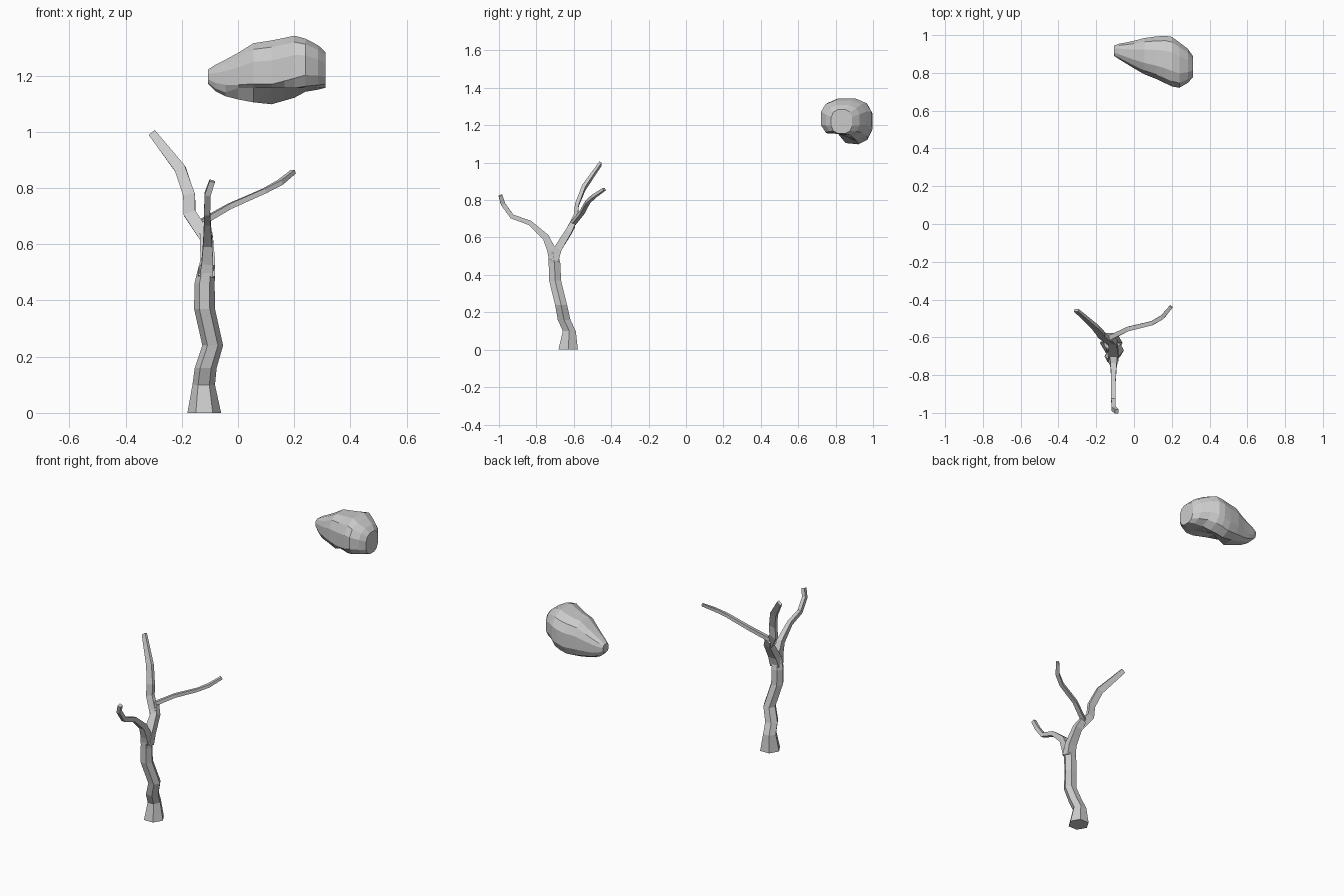
import bpy, bmesh, math
from mathutils import Vector


def build(name, rings):
    """Skin a list of vertex rings with flat caps."""
    bm = bmesh.new()
    loops = [[bm.verts.new(p) for p in ring] for ring in rings]
    n = len(loops[0])
    for a, b in zip(loops, loops[1:]):
        for i in range(n):
            j = (i + 1) % n
            bm.faces.new((a[i], a[j], b[j], b[i]))
    bm.faces.new(loops[0])
    bm.faces.new(loops[-1])
    bmesh.ops.recalc_face_normals(bm, faces=bm.faces)
    me = bpy.data.meshes.new(name)
    bm.to_mesh(me)
    bm.free()
    ob = bpy.data.objects.new(name, me)
    bpy.context.collection.objects.link(ob)


def branch(name, path, ref, flat):
    """Sweep a four-sided section; path rows are x, y, z, half width."""
    pts = [Vector(p[:3]) for p in path]
    rings = []
    for i, p in enumerate(pts):
        t = (pts[min(i + 1, len(pts) - 1)] - pts[max(i - 1, 0)]).normalized()
        side = t.cross(Vector(ref)).normalized()
        up = side.cross(t)
        w = path[i][3]
        d = w * flat
        rings.append([p + side * w * a + up * d * b
                      for a, b in ((1, 1), (-1, 1), (-1, -1), (1, -1))])
    build(name, rings)


# Trunk: six-sided, level rings (x, y, z, radius)
trunk = [(-.12, -.63, 0, .06), (-.122, -.624, .10, .04), (-.115, -.652, .16, .039),
         (-.09, -.668, .24, .037), (-.119, -.70, .37, .037),
         (-.119, -.703, .46, .036), (-.11, -.712, .525, .029)]
build("trunk", [[(x + r * math.cos(k * math.pi / 3), y + r * math.sin(k * math.pi / 3), z)
                 for k in range(6)] for x, y, z, r in trunk])

# Rear fork and the three branches
branch("rear_fork", [(-.113, -.705, .48, .03), (-.108, -.685, .54, .026),
                     (-.112, -.628, .63, .022), (-.13, -.605, .67, .018)], (0, 1, 0), .8)
branch("left_branch", [(-.112, -.635, .62, .022), (-.172, -.59, .71, .022),
                       (-.174, -.583, .775, .021), (-.205, -.546, .867, .02),
                       (-.305, -.457, .995, .014)], (0, 1, 0), .5)
branch("right_branch", [(-.135, -.605, .675, .013), (-.03, -.555, .735, .012),
                        (.095, -.525, .79, .011), (.15, -.493, .82, .011),
                        (.197, -.437, .858, .009)], (0, 0, 1), .8)
branch("front_branch", [(-.113, -.708, .49, .026), (-.109, -.72, .535, .023),
                        (-.108, -.75, .602, .018), (-.109, -.835, .678, .013),
                        (-.11, -.93, .712, .012), (-.108, -.978, .778, .012),
                        (-.092, -.992, .825, .011)], (1, 0, 0), .9)

# Foliage clump: lofted along x (x, y min, y max, z min, z max)
clump = [(-.107, .89, .945, 1.17, 1.222), (-.08, .872, .955, 1.143, 1.24),
         (-.045, .85, .962, 1.125, 1.258), (0, .822, .972, 1.113, 1.283),
         (.055, .79, .987, 1.102, 1.318), (.12, .764, .996, 1.095, 1.328),
         (.165, .742, 1.0, 1.108, 1.337), (.2, .725, .994, 1.118, 1.345),
         (.24, .718, .965, 1.14, 1.334), (.285, .745, .93, 1.148, 1.31),
         (.312, .775, .89, 1.155, 1.285)]
rings = []
for x, y0, y1, z0, z1 in clump:
    ring = []
    for k in range(12):
        a = (k + .5) * math.pi / 6
        c, s = math.cos(a), math.sin(a)
        y = (y0 + y1) / 2 + (y1 - y0) / 2 * math.copysign(abs(c) ** .75, c)
        z = (z0 + z1) / 2 + (z1 - z0) / 2 * math.copysign(abs(s) ** .75, s)
        if y < .84:                      # raised underside towards the front
            z = max(z, 1.155)
        ring.append((x, y, z))
    rings.append(ring)
build("foliage_clump", rings)
